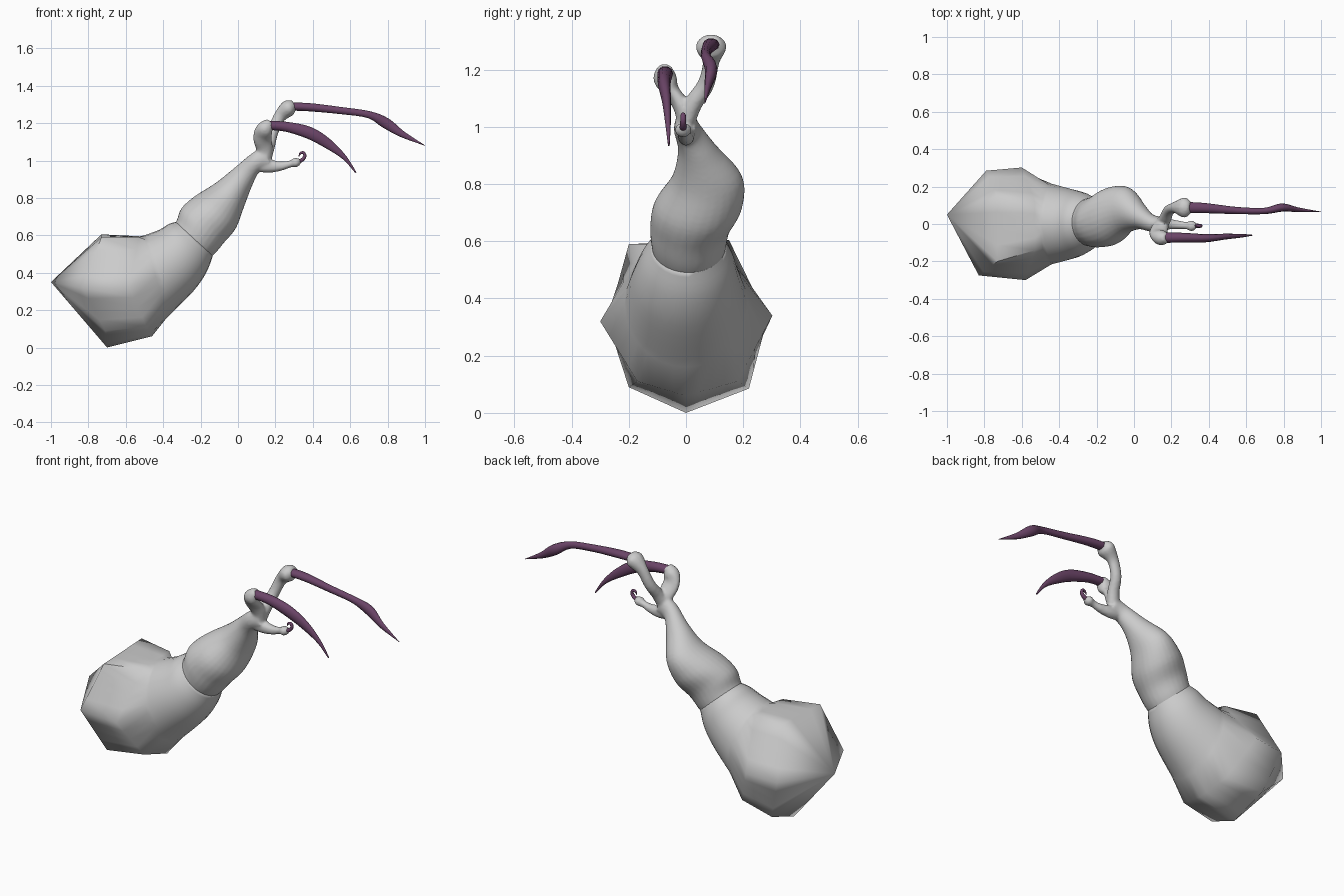
import bpy, bmesh
from math import pi, sin, cos
from mathutils import Vector as V

if "Cube" in bpy.data.objects:
    bpy.data.objects.remove(bpy.data.objects["Cube"])


def spline(rows, steps):
    """Catmull-Rom resampling of rows of equal-length numbers."""
    out = []
    for i in range(len(rows) - 1):
        a, b, c, d = (rows[max(0, min(len(rows) - 1, k))] for k in range(i - 1, i + 3))
        for s in range(steps):
            t = s / steps
            out.append([0.5 * (2*q + (r-p)*t + (2*p-5*q+4*r-w)*t*t + (3*q-p-3*r+w)*t**3)
                        for p, q, r, w in zip(a, b, c, d)])
    return out + [list(rows[-1])]


def skin(bm, rings, start=None, end=None):
    """Bridge equal rings of points and close both ends with fans."""
    vr = [[bm.verts.new(p) for p in r] for r in rings]
    n = len(vr[0])
    for a, b in zip(vr, vr[1:]):
        for i in range(n):
            j = (i + 1) % n
            bm.faces.new((a[i], a[j], b[j], b[i]))
    for r, tip in ((vr[0], start), (vr[-1], end)):
        c = bm.verts.new(tip or sum((v.co for v in r), V()) / n)
        for i in range(n):
            bm.faces.new((r[i], r[(i + 1) % n], c))


def limb_rings(rows, n, steps):
    """Rows: top x,z, bottom x,z, centre y, half width y."""
    rings = []
    for tx, tz, bx, bz, yc, ry in spline(rows, steps):
        ring = []
        for k in range(n):
            a = 2 * pi * k / n
            h = -cos(a)
            ring.append(V(((tx+bx)/2 + h*(tx-bx)/2, yc + ry*sin(a), (tz+bz)/2 + h*(tz-bz)/2)))
        rings.append(ring)
    return rings


def tube_rings(rows, n=12, steps=5):
    """Rows: x, y, z, half width sideways, half height."""
    pts = spline(rows, steps)
    rings = []
    for i, p in enumerate(pts):
        c = V(p[:3])
        t = (V(pts[min(i+1, len(pts)-1)][:3]) - V(pts[max(i-1, 0)][:3])).normalized()
        side = V((0, 1, 0))
        side = (side - t * side.dot(t)).normalized()
        up = t.cross(side)
        rings.append([c + side*p[3]*cos(2*pi*k/n) + up*p[4]*sin(2*pi*k/n) for k in range(n)])
    return rings


def finish(name, bm, angle=None, mat=None):
    bmesh.ops.recalc_face_normals(bm, faces=bm.faces)
    me = bpy.data.meshes.new(name)
    bm.to_mesh(me)
    bm.free()
    ob = bpy.data.objects.new(name, me)
    bpy.context.collection.objects.link(ob)
    if mat:
        me.materials.append(mat)
    bpy.ops.object.select_all(action='DESELECT')
    ob.select_set(True)
    bpy.context.view_layer.objects.active = ob
    if angle:
        bpy.ops.object.shade_smooth_by_angle(angle=angle)
    return ob


def polygon_ring(corners, per_edge=4):
    pts = [V(c) for c in corners]
    return [p.lerp(q, s / per_edge) for p, q in zip(pts, pts[1:] + pts[:1]) for s in range(per_edge)]


# upper arm: faceted seven-sided stump flowing into a smooth elbow
back_rim = polygon_ring([(-.70, 0, 0), (-.71, .22, .085), (-.79, .285, .33), (-.73, .15, .605),
                         (-.73, -.20, .59), (-.83, -.275, .32), (-.71, -.20, .09)])
front_rim = polygon_ring([(-.46, 0, .06), (-.49, .18, .11), (-.60, .302, .34), (-.53, .12, .595),
                          (-.53, -.14, .59), (-.58, -.30, .32), (-.49, -.17, .11)])
elbow = limb_rings([(-.50, .60, -.38, .16, 0, .215),
                    (-.42, .63, -.24, .30, 0, .185),
                    (-.37, .66, -.17, .40, .005, .16),
                    (-.33, .672, -.135, .49, .01, .128)], 28, 4)
bm = bmesh.new()
skin(bm, [back_rim, front_rim] + elbow, start=(-1, .05, .35))
finish("upper_arm", bm, 1.15)

# forearm, palm and three fingers fused into one smooth skin
bm = bmesh.new()
skin(bm, limb_rings([(-.37, .62, -.20, .44, .01, .115),
                     (-.33, .675, -.13, .495, .01, .130),
                     (-.302, .745, -.075, .56, .015, .14),
                     (-.23, .81, -.01, .64, .043, .154),
                     (-.12, .88, .035, .76, .074, .123),
                     (-.02, .96, .08, .875, .042, .07),
                     (.07, 1.035, .12, .945, .005, .047),
                     (.13, 1.07, .185, .96, 0, .036)], 28, 5))
fingers = [
    [(.10, 0, .98, .03, .04), (.17, 0, .97, .03, .036), (.23, -.004, .97, .024, .025),
     (.28, -.008, .982, .02, .019), (.31, -.01, .99, .03, .026), (.335, -.01, 1.0, .012, .012)],
    [(.14, 0, 1.01, .03, .04), (.14, -.015, 1.07, .03, .046), (.13, -.05, 1.125, .028, .05),
     (.145, -.073, 1.17, .042, .045), (.175, -.073, 1.205, .025, .025)],
    [(.14, 0, 1.01, .03, .04), (.165, .025, 1.08, .032, .034), (.185, .07, 1.15, .03, .031),
     (.22, .088, 1.23, .03, .033), (.27, .088, 1.28, .055, .045), (.302, .088, 1.298, .03, .024)],
]
for f in fingers:
    skin(bm, tube_rings(f))
arm = finish("forearm_and_hand", bm)
m = arm.modifiers.new("fuse", 'REMESH')
m.mode, m.voxel_size, m.use_smooth_shade = 'VOXEL', .008, True
m = arm.modifiers.new("soften", 'SMOOTH')
m.factor, m.iterations = .5, 3

# long tapering claws
purple = bpy.data.materials.new("claw_purple")
purple.diffuse_color = (.15, .06, .14, 1)
purple.use_nodes = True
purple.node_tree.nodes["Principled BSDF"].inputs["Base Color"].default_value = purple.diffuse_color
claws = {
    "upper_claw": [(.27, .088, 1.288, .03, .022), (.38, .085, 1.285, .027, .023),
                   (.55, .072, 1.267, .019, .02), (.70, .07, 1.245, .017, .02),
                   (.79, .088, 1.20, .022, .03), (.88, .076, 1.14, .012, .018),
                   (1.0, .065, 1.08, .001, .001)],
    "lower_claw": [(.16, -.073, 1.188, .028, .025), (.26, -.073, 1.18, .026, .028),
                   (.38, -.076, 1.148, .022, .034), (.48, -.068, 1.09, .016, .028),
                   (.57, -.063, 1.015, .01, .013), (.63, -.06, .935, .003, .004)],
    "thumb_claw": [(.305, -.01, .992, .015, .013), (.338, -.01, 1.0, .012, .011),
                   (.357, -.01, 1.022, .01, .009), (.35, -.01, 1.042, .009, .008),
                   (.333, -.01, 1.038, .006, .006), (.325, -.01, 1.02, .001, .001)],
}
for name, path in claws.items():
    bm = bmesh.new()
    skin(bm, tube_rings(path, 10, 4))
    finish(name, bm, 0.9, purple)
